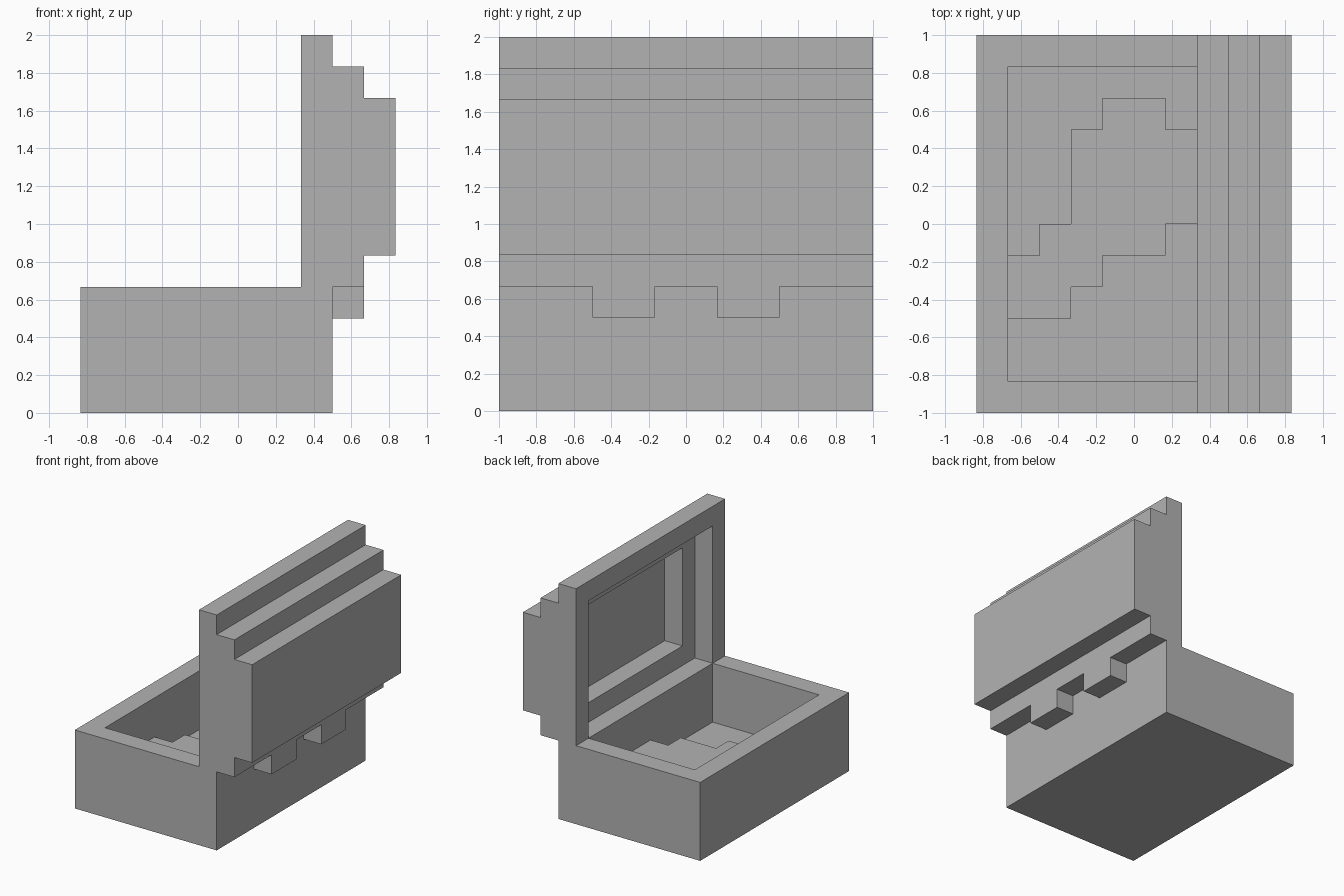
import bpy
import bmesh
from mathutils import Vector

U = 1 / 6  # one block of the model's grid

cube = bpy.data.objects.get("Cube")
if cube:
    bpy.data.objects.remove(cube, do_unlink=True)

grey = bpy.data.materials.new("plain_grey")
grey.use_nodes = True
color = (0.45, 0.45, 0.45, 1)
grey.diffuse_color = color
grey.node_tree.nodes["Principled BSDF"].inputs["Base Color"].default_value = color


def prism(name, outline, direction):
    """Extrude a closed outline (in blocks) along a direction."""
    bm = bmesh.new()
    face = bm.faces.new([bm.verts.new(Vector(p) * U) for p in outline])
    top = bmesh.ops.extrude_face_region(bm, geom=[face], use_keep_orig=True)["geom"]
    moved = [v for v in top if isinstance(v, bmesh.types.BMVert)]
    bmesh.ops.translate(bm, verts=moved, vec=Vector(direction) * U)
    bmesh.ops.recalc_face_normals(bm, faces=bm.faces)
    mesh = bpy.data.meshes.new(name)
    bm.to_mesh(mesh)
    bm.free()
    mesh.materials.append(grey)
    obj = bpy.data.objects.new(name, mesh)
    bpy.context.collection.objects.link(obj)
    return obj


def box(name, x, y, z):
    corners = [(x[0], y[0]), (x[1], y[0]), (x[1], y[1]), (x[0], y[1])]
    return prism(name, [(a, b, z[0]) for a, b in corners], (0, 0, z[1] - z[0]))


def carve(target, cutter):
    """Subtract a cutter for good and discard it."""
    mod = target.modifiers.new("hollow", "BOOLEAN")
    mod.operation = "DIFFERENCE"
    mod.solver = "EXACT"
    mod.object = cutter
    bpy.context.view_layer.objects.active = target
    bpy.ops.object.modifier_apply(modifier=mod.name)
    bpy.data.objects.remove(cutter, do_unlink=True)


# Chest body: open tub with walls and floor one block thick
body = box("chest_body", (-5, 3), (-6, 6), (0, 4))
carve(body, box("body_cutter", (-4, 2), (-5, 5), (1, 5)))

# Treasure pile: a raised diagonal band across the floor
pile = [(-4, -3), (-2, -3), (-2, -2), (-1, -2), (-1, -1), (1, -1), (1, 0), (2, 0),
        (2, 3), (1, 3), (1, 4), (-1, 4), (-1, 3), (-2, 3), (-2, 0), (-3, 0),
        (-3, -1), (-4, -1)]
prism("treasure_pile", [(x, y, 1) for x, y in pile], (0, 0, 1))

# Open lid: stepped profile, hollowed in two steps
steps = [(2, 4), (4, 4), (4, 5), (5, 5), (5, 10), (4, 10), (4, 11), (3, 11), (3, 12), (2, 12)]
lid = prism("open_lid", [(x, -6, z) for x, z in steps], (0, 12, 0))
carve(lid, box("lid_rim_cutter", (1, 3), (-5, 5), (3, 11)))
carve(lid, box("lid_inner_cutter", (1, 4), (-4, 4), (5, 10)))

# Hinge tabs below the lid
for side, y in (("right", -3), ("left", 1)):
    box(f"hinge_{side}", (3, 4), (y, y + 2), (3, 4))
